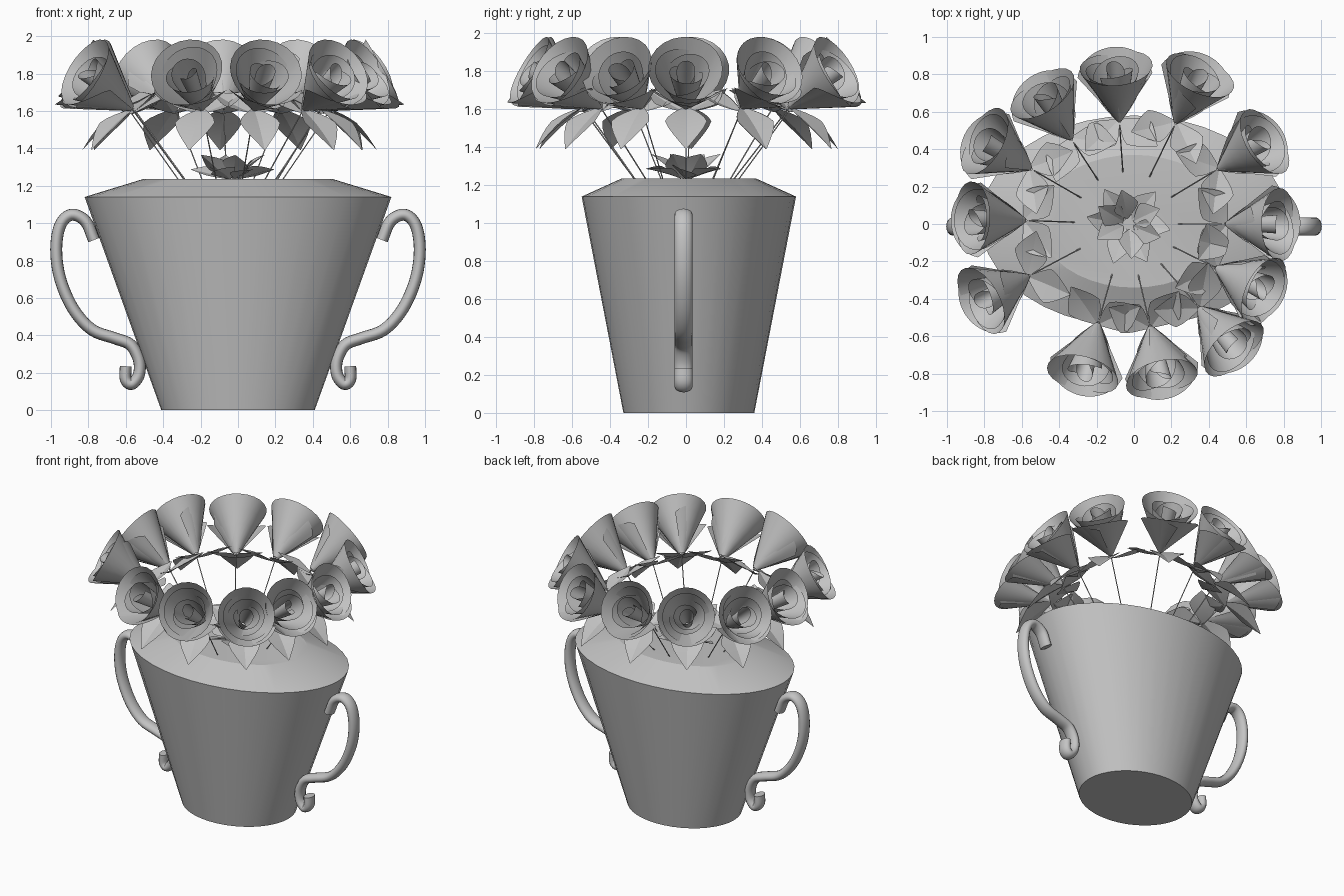
import bpy, bmesh, random
from math import sin, cos, pi, tau, radians
from mathutils import Matrix, Vector

random.seed(4)
cube = bpy.data.objects.get("Cube")
if cube:
    bpy.data.objects.remove(cube)

grey = bpy.data.materials.new("plain_grey")
grey.use_nodes = True
colour = (0.55, 0.55, 0.55, 1)
grey.diffuse_color = colour
grey.node_tree.nodes["Principled BSDF"].inputs["Base Color"].default_value = colour


def finish(name, bm, angle=35):
    mesh = bpy.data.meshes.new(name)
    bm.to_mesh(mesh)
    bm.free()
    mesh.materials.append(grey)
    obj = bpy.data.objects.new(name, mesh)
    bpy.context.collection.objects.link(obj)
    bpy.ops.object.select_all(action="DESELECT")
    obj.select_set(True)
    bpy.context.view_layer.objects.active = obj
    bpy.ops.object.shade_smooth_by_angle(angle=radians(angle))
    return obj


def skin(bm, rows, closed=False, caps=False):
    """Join rows of points with quads."""
    rings = [[bm.verts.new(p) for p in row] for row in rows]
    n = len(rings[0])
    for a, b in zip(rings, rings[1:]):
        for i in range(n if closed else n - 1):
            j = (i + 1) % n
            bm.faces.new((a[i], a[j], b[j], b[i]))
    if caps:
        bm.faces.new(rings[0][::-1])
        bm.faces.new(rings[-1])


def smooth_path(points, steps=5):
    """Catmull-Rom curve through the points."""
    pts = [Vector(p) for p in points]
    pts = [2 * pts[0] - pts[1]] + pts + [2 * pts[-1] - pts[-2]]
    path = []
    for a, b, c, d in zip(pts, pts[1:], pts[2:], pts[3:]):
        for k in range(steps):
            t = k / steps
            path.append(0.5 * (2 * b + (c - a) * t + (2 * a - 5 * b + 4 * c - d) * t ** 2
                               + (3 * b - a - 3 * c + d) * t ** 3))
    return path + [pts[-2]]


# Oval tapered pot with a shallow mound closing the top
bm = bmesh.new()
profile = [(0.41, 0.345, 0), (0.82, 0.565, 1.14), (0.51, 0.355, 1.235)]
skin(bm, [[(rx * cos(tau * i / 40), 0.015 + ry * sin(tau * i / 40), z) for i in range(40)]
          for rx, ry, z in profile], closed=True, caps=True)
finish("pot", bm, 20)

# Scrolled handles
handle_path = smooth_path([
    (0.77, 0.91), (0.815, 1.01), (0.89, 1.045), (0.95, 0.99), (0.972, 0.86),
    (0.95, 0.7), (0.88, 0.54), (0.78, 0.43), (0.66, 0.385), (0.575, 0.35),
    (0.53, 0.27), (0.53, 0.19), (0.568, 0.14), (0.6, 0.165), (0.6, 0.235)])
for side, name in ((1, "left_handle"), (-1, "right_handle")):
    bm = bmesh.new()
    rows = []
    for i, p in enumerate(handle_path):
        before, after = handle_path[max(i - 1, 0)], handle_path[min(i + 1, len(handle_path) - 1)]
        tangent = (after - before).normalized()
        normal = Vector((-tangent.y, tangent.x)) * 0.032
        rows.append([(side * (p.x + normal.x * cos(a)), -0.013 + 0.048 * sin(a),
                      p.y + normal.y * cos(a)) for a in (tau * k / 16 for k in range(16))])
    skin(bm, rows, closed=True, caps=True)
    bmesh.ops.recalc_face_normals(bm, faces=bm.faces)
    finish(name, bm, 50)


def petal(bm, radius, low, high, start, sweep, flare):
    """A wrapped petal: part of a cone whose rim rises in the middle."""
    rows = []
    for j in range(5):
        t = j / 4
        row = []
        for i in range(25):
            s = i / 24
            rim = low + (high - low) * sin(pi * s) ** 0.7
            r = (0.018 + (radius - 0.018) * t ** flare) * (0.96 + 0.06 * s)
            a = start + sweep * s
            row.append((r * cos(a), r * sin(a), rim * t))
        rows.append(row)
    skin(bm, rows)


def add_blossom(bm, spin):
    """Nested petals around local z, with the tip of the cone at the origin."""
    petal(bm, 0.198, 0.28, 0.36, 0, tau * 1.03, 1)
    petal(bm, 0.21, 0.25, 0.33, -1.3, 2.6, 1)
    petal(bm, 0.165, 0.24, 0.34, 1.2 + spin, tau * 0.75, 0.95)
    petal(bm, 0.125, 0.22, 0.33, 4.2 + spin, tau * 0.8, 0.85)
    petal(bm, 0.09, 0.22, 0.34, 2 + spin, tau * 0.85, 0.7)
    petal(bm, 0.05, 0.23, 0.35, 5 + spin, tau * 0.95, 0.55)


def add_leaf(bm, matrix, length, width, fold=0.25, droop=0.15):
    """Broad pointed leaf along local x, creased on its midrib."""
    rows = []
    for i in range(9):
        t = i / 8
        half = max(0.003, width / 2 * (1 - abs(2 * t - 1) ** 1.4))
        sag = -droop * length * t * t
        rows.append([matrix @ Vector((length * t, y * half, sag + fold * abs(y) * half))
                     for y in (-1, 0, 1)])
    skin(bm, rows)


def aim(origin, heading, pitch, roll=0):
    """Frame at origin with x pointing along heading, raised by pitch."""
    return (Matrix.Translation(origin) @ Matrix.Rotation(heading, 4, "Z")
            @ Matrix.Rotation(-pitch, 4, "Y") @ Matrix.Rotation(roll, 4, "X"))


# Ring of roses leaning outward, each with its stem and leaves
centre = Vector((-0.04, 0, 0))
ring = [(0, 0.54), (31, 0.58), (64, 0.61), (94, 0.56), (123, 0.55), (150, 0.6),
        (178, 0.55), (208, 0.6), (254, 0.56), (283, 0.57), (311, 0.6), (334, 0.54)]
for n, (degrees, reach) in enumerate(ring, 1):
    heading = radians(degrees)
    outward = Vector((cos(heading), sin(heading), 0))
    tip = centre + outward * reach + Vector((0, 0, 1.615))
    foot = centre + outward * 0.27 + Vector((0, 0, 1.22))

    bm = bmesh.new()
    add_blossom(bm, n * 1.3)
    bm.transform(aim(tip, heading, radians(35)) @ Matrix.Rotation(pi / 2, 4, "Y"))
    finish(f"rose_{n}", bm, 40)

    bm = bmesh.new()
    across = Vector((-outward.y, outward.x, 0)) * 0.0035
    up = (tip - foot).cross(across).normalized() * 0.0035
    skin(bm, [[p + across * cos(tau * k / 6) + up * sin(tau * k / 6) for k in range(6)]
              for p in (foot, tip)], closed=True, caps=True)
    finish(f"stem_{n}", bm)

    bm = bmesh.new()
    add_leaf(bm, aim(tip - outward * 0.02, heading, radians(-32)), 0.34, 0.22)
    for turn in (-1, 1):
        add_leaf(bm, aim(tip - Vector((0, 0, 0.03)), heading + turn * 2.3, radians(17), turn * 0.3),
                 0.27, 0.19, droop=-0.15)
    finish(f"rose_leaves_{n}", bm, 20)

# Loose tuft of leaves in the middle of the mound
bm = bmesh.new()
for k in range(12):
    heading = tau * k / 12 + random.uniform(-0.2, 0.2)
    start = Vector((-0.03 + 0.03 * cos(heading), 0.03 * sin(heading), 1.235))
    add_leaf(bm, aim(start, heading, radians((20, 45)[k % 2]), random.uniform(-0.5, 0.5)),
             0.2, 0.14, droop=0.1)
finish("centre_leaves", bm, 20)
